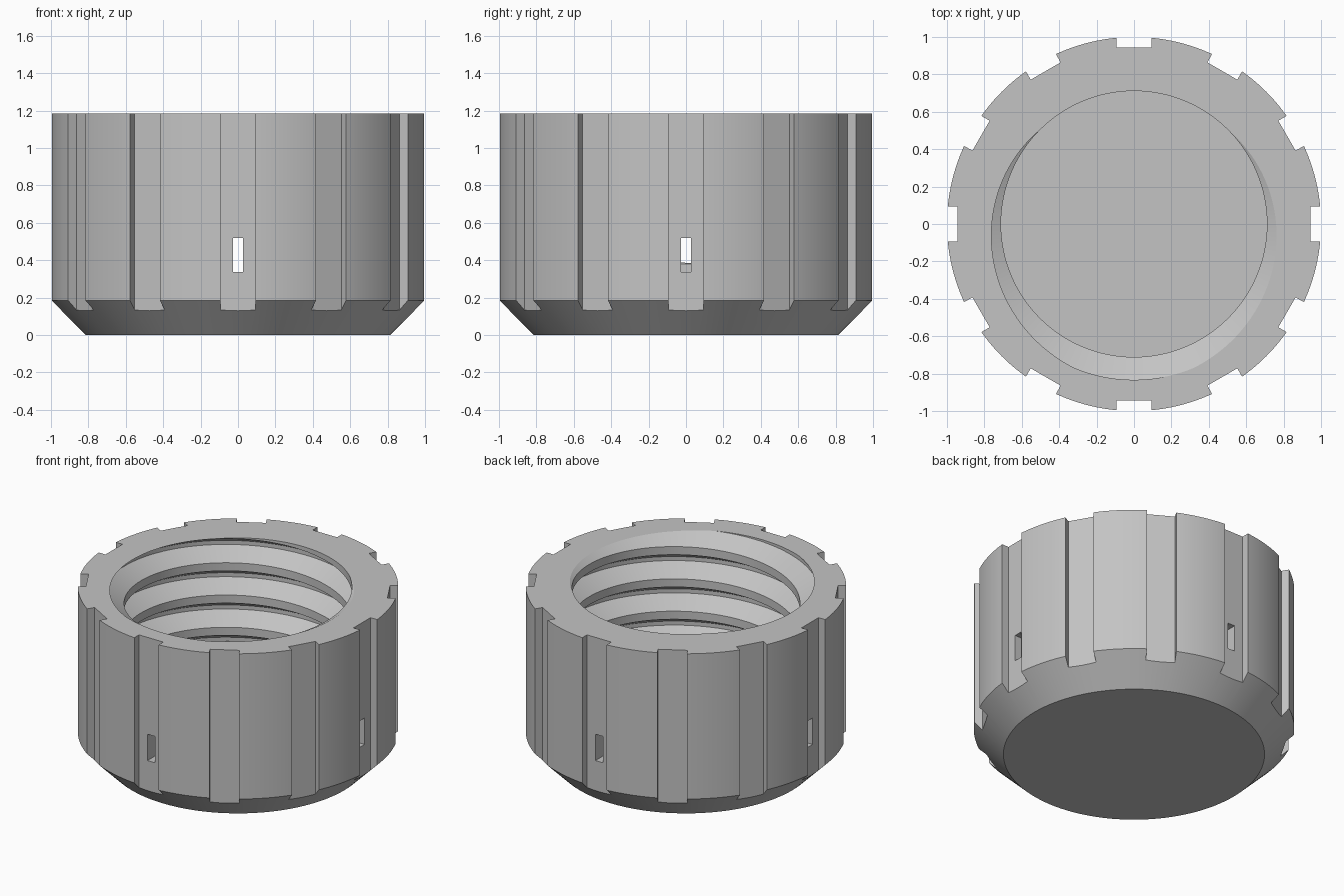
import bpy, bmesh
from math import radians, pi, cos, sin
from mathutils import Matrix, Vector

S = 1 / 27            # working unit: outer radius 27
R, H = 27, 32
CHAMFER, FLOOR = 5, 5
PITCH, MINOR, MAJOR = 6, 19.2, 22.5
N = 120               # segments per turn

old = bpy.data.objects.get("Cube")
if old:
    bpy.data.objects.remove(old, do_unlink=True)

grey = bpy.data.materials.new("grey plastic")
grey.use_nodes = True
colour = (0.55, 0.55, 0.55, 1)
grey.diffuse_color = colour
grey.node_tree.nodes["Principled BSDF"].inputs["Base Color"].default_value = colour


def finish(name, bm):
    bmesh.ops.recalc_face_normals(bm, faces=bm.faces[:])
    bmesh.ops.scale(bm, vec=(S, S, S), verts=bm.verts[:])
    mesh = bpy.data.meshes.new(name)
    bm.to_mesh(mesh)
    bm.free()
    mesh.materials.append(grey)
    obj = bpy.data.objects.new(name, mesh)
    bpy.context.collection.objects.link(obj)
    return obj


def add_box(bm, r0, r1, width, z0, z1, angle):
    """Radial box from r0 to r1, turned about the z axis."""
    mat = (Matrix.Rotation(angle, 4, 'Z')
           @ Matrix.Translation(((r0 + r1) / 2, 0, (z0 + z1) / 2))
           @ Matrix.Diagonal((r1 - r0, width, z1 - z0, 1)))
    bmesh.ops.create_cube(bm, size=1, matrix=mat)


# Cap body: cylinder with a chamfered base
bm = bmesh.new()
rings = [[bm.verts.new((r * cos(2 * pi * i / N), r * sin(2 * pi * i / N), z))
          for i in range(N)] for r, z in ((R - CHAMFER, 0), (R, CHAMFER), (R, H))]
for low, high in zip(rings, rings[1:]):
    for i in range(N):
        j = (i + 1) % N
        bm.faces.new((low[i], low[j], high[j], high[i]))
bm.faces.new(rings[0][::-1])
bm.faces.new(rings[-1])
cap = finish("threaded_cap", bm)

# Grip notches around the rim
bm = bmesh.new()
for k in range(12):
    add_box(bm, 25.5, 30, 5, -1, H + 1, radians(30 * k))
notches = finish("notch_cutter", bm)

# Thread cutter: helical trapezoid, right-handed, trimmed flat at both ends
bm = bmesh.new()
profile = ((MINOR, -PITCH / 2 - PITCH / 8), (MINOR, -PITCH / 2 + PITCH / 8),
           (MAJOR, -PITCH / 16), (MAJOR, PITCH / 16))
turns = 9
base = H + PITCH / 4 - 7 * PITCH
rows = []
for i in range(N * turns + 1):
    a = 2 * pi * i / N
    rows.append([bm.verts.new((r * cos(a), r * sin(a), base + PITCH * i / N + dz))
                 for r, dz in profile])
for i in range(N * turns):
    for k in range(3):
        bm.faces.new((rows[i][k], rows[i + 1][k], rows[i + 1][k + 1], rows[i][k + 1]))
    if i + N + 1 < len(rows):
        bm.faces.new((rows[i][3], rows[i + 1][3], rows[i + N + 1][0], rows[i + N][0]))
for z, up in ((FLOOR, -1), (H + 0.77, 1)):
    bmesh.ops.bisect_plane(bm, geom=bm.verts[:] + bm.edges[:] + bm.faces[:], dist=1e-5,
                           plane_co=Vector((0, 0, z)), plane_no=Vector((0, 0, up)),
                           clear_outer=True)
bmesh.ops.remove_doubles(bm, verts=bm.verts[:], dist=1e-4)
bmesh.ops.holes_fill(bm, edges=[e for e in bm.edges if e.is_boundary], sides=0)
thread = finish("thread_cutter", bm)

# Vent slots; the one on the right stops short of the thread crest
bm = bmesh.new()
for k, inner in enumerate((15, 15, 19.5, 15)):
    add_box(bm, inner, 30, 1.5, 9.1, 14, radians(90 * k))
slots = finish("slot_cutter", bm)

# Cut everything out of the cap
for cutter in (notches, thread, slots):
    cutter.hide_render = True
    mod = cap.modifiers.new(cutter.name, 'BOOLEAN')
    mod.operation = 'DIFFERENCE'
    mod.solver = 'EXACT'
    mod.object = cutter
bpy.context.view_layer.update()
result = bpy.data.meshes.new_from_object(
    cap.evaluated_get(bpy.context.evaluated_depsgraph_get()))
cap.modifiers.clear()
cap.data = result
for cutter in (notches, thread, slots):
    bpy.data.objects.remove(cutter, do_unlink=True)

bpy.ops.object.select_all(action='DESELECT')
cap.select_set(True)
bpy.context.view_layer.objects.active = cap
bpy.ops.object.shade_smooth_by_angle(angle=radians(25))
